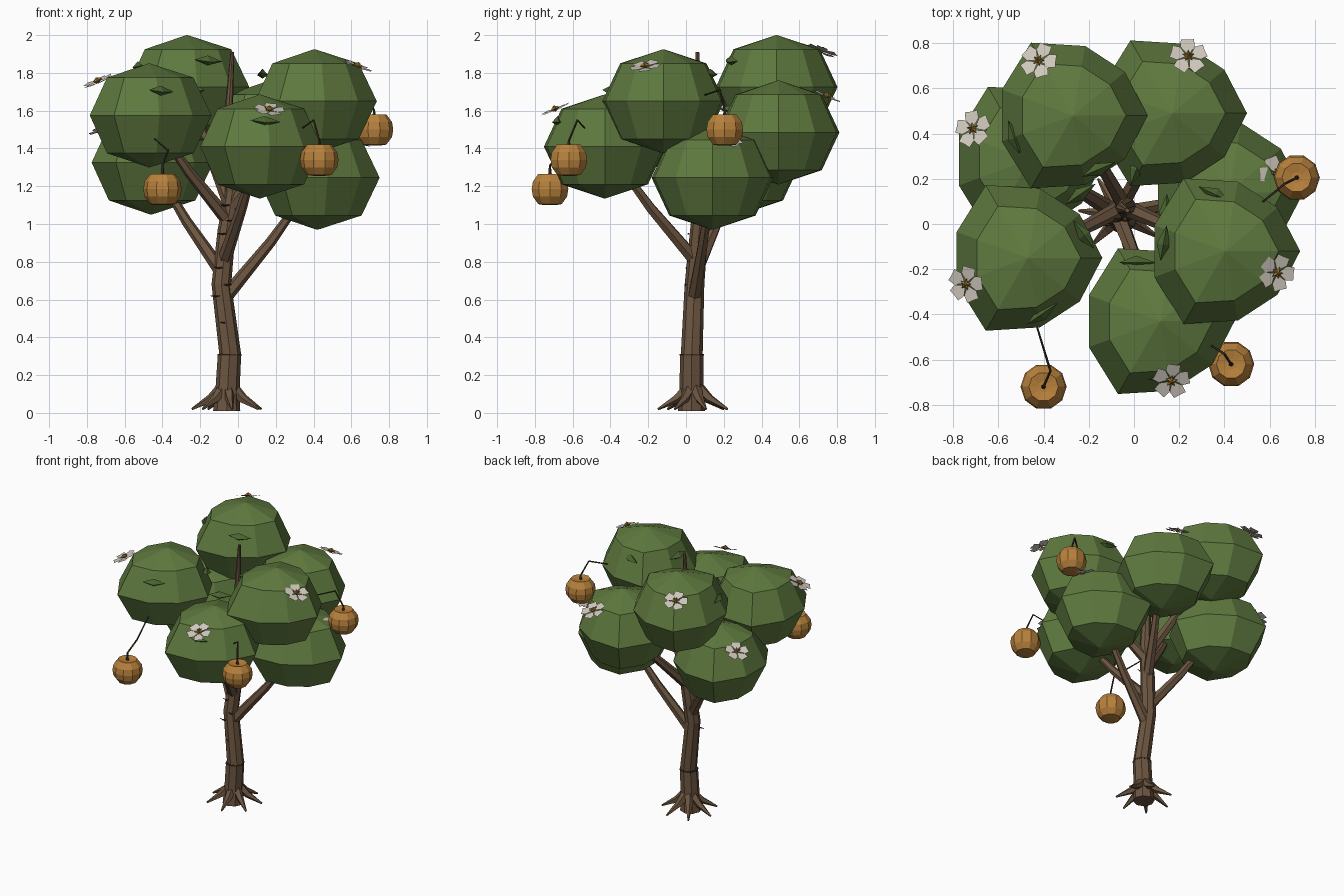
import bpy, math, random
from mathutils import Vector

if "Cube" in bpy.data.objects:
    bpy.data.objects.remove(bpy.data.objects["Cube"])

random.seed(4)


def mat(name, r, g, b):
    m = bpy.data.materials.new(name)
    m.diffuse_color = (r, g, b, 1)
    m.use_nodes = True
    m.node_tree.nodes["Principled BSDF"].inputs["Base Color"].default_value = m.diffuse_color
    return m


BARK = mat("bark", .15, .092, .052)
DARK = mat("dark_bark", .05, .03, .018)
GREEN = mat("foliage_green", .115, .195, .05)
LEAF = mat("leaf_green", .07, .13, .03)
ORANGE = mat("fruit_orange", .48, .22, .045)
WHITE = mat("petal_white", .62, .57, .5)
YELLOW = mat("flower_yellow", .4, .2, .03)


def make(name, verts, faces, m):
    me = bpy.data.meshes.new(name)
    me.from_pydata([tuple(v) for v in verts], [], faces)
    me.materials.append(m)
    ob = bpy.data.objects.new(name, me)
    bpy.context.collection.objects.link(ob)
    return ob


def skin(rings, n):
    """Faces joining a stack of n-sided rings, with end caps."""
    f = [(i*n + j, i*n + (j+1) % n, (i+1)*n + (j+1) % n, (i+1)*n + j)
         for i in range(rings-1) for j in range(n)]
    return f + [tuple(reversed(range(n))), tuple(range((rings-1)*n, rings*n))]


def tube(name, path, radii, n, m, flat=False):
    pts = [Vector(p) for p in path]
    verts = []
    for i, p in enumerate(pts):
        d = pts[min(i+1, len(pts)-1)] - pts[max(i-1, 0)]
        q = Vector((0, 0, 1)).rotation_difference(Vector((0, 0, 1)) if flat else d)
        for j in range(n):
            a = 2*math.pi*j/n
            verts.append(p + q @ Vector((math.cos(a), math.sin(a), 0))*radii[i])
    return make(name, verts, skin(len(pts), n), m)


def lathe(name, profile, radial, centre, m):
    """Turned shape; radial gives a radius factor for every side."""
    n, c = len(radial), Vector(centre)
    verts = [c + Vector((r*k*math.cos(2*math.pi*j/n), r*k*math.sin(2*math.pi*j/n), z))
             for r, z in profile for j, k in enumerate(radial)]
    return make(name, verts, skin(len(profile), n), m)


# Trunk: lower stump and crooked upper shaft with a ledge where they meet
tube("trunk_lower", [(-.06, .03, .01), (-.055, .03, .13), (-.045, .03, .31)],
     [.072, .064, .062], 8, BARK, True)
trunk = [(-.04, .03, .3), (-.088, .045, .68), (-.06, .07, .97), (-.03, .08, 1.17),
         (-.055, .07, 1.5), (-.03, .06, 1.91)]
tube("trunk_upper", trunk, [.058, .052, .048, .038, .026, .01], 8, BARK, True)

# Roots
for i in range(7):
    a = 2*math.pi*i/7 + .35
    u = Vector((math.cos(a), math.sin(a), 0))
    c = Vector((-.055, .04, 0))
    tube(f"root_{i+1}", [c + u*.02 + Vector((0, 0, .14)), c + u*.09 + Vector((0, 0, .075)),
                         c + u*.19 + Vector((0, 0, .02))], [.035, .024, .006], 5, BARK)

# Bark marks across the trunk
for i, (x, z) in enumerate([(-.07, .48), (-.12, .62), (-.06, .68), (-.1, .77), (-.05, .86),
                            (-.08, .95), (-.04, 1.02), (-.07, 1.1)]):
    y = .03 + .05*(z-.3) - .052
    tube(f"bark_mark_{i+1}", [(x-.025, y+.006, z), (x, y, z-.003), (x+.025, y+.004, z)],
         [.002, .005, .002], 4, DARK)
tube("trunk_ledge", [(-.045, .03, .303), (-.045, .03, .312)], [.064, .064], 8, DARK, True)

# Foliage clumps: centre, height where the branch leaves the trunk
clumps = [((.405, -.12, 1.65), 1.08), ((-.47, -.15, 1.575), 1.02), ((.115, -.43, 1.41), .8),
          ((-.27, .48, 1.725), 1.1), ((.17, .49, 1.485), .95), ((.42, .14, 1.245), .6),
          ((-.46, .285, 1.325), .74)]
R = [.33, .30, .312, .372, .335, .335, .372, .312, .30]
clump_profile = [(.01, -.275), (.71, -.2), (1, 0), (.71, .2), (.01, .275)]


def trunk_at(z):
    for p, q in zip(trunk, trunk[1:]):
        if p[2] <= z <= q[2]:
            return Vector(p).lerp(Vector(q), (z-p[2])/(q[2]-p[2]))


for i, (c, z) in enumerate(clumps):
    lathe(f"foliage_{i+1}", clump_profile, R, c, GREEN)
    s, e = trunk_at(z), Vector(c)
    mid = s.lerp(e, .5) + Vector((0, 0, -.02))
    tube(f"branch_{i+1}", [s, mid, s.lerp(e, .9)], [.038, .028, .018], 6, BARK)


# Flowers: five notched petals around a small centre
def flower(i, pos, normal):
    q = Vector(normal).normalized().to_track_quat('Z', 'Y')
    p, verts, faces = Vector(pos), [], []
    outline = [(.012, -.3), (.055, -.62), (.085, -.35), (.078, 0), (.085, .35),
               (.055, .62), (.012, .3)]
    for k in range(5):
        a, b = 2*math.pi*k/5, len(verts)
        for r, t in outline:
            verts.append(p + q @ Vector((r*math.cos(a+t), r*math.sin(a+t), .1*r + .002*(k % 2))))
        faces.append(tuple(range(b, b+7)))
    make(f"flower_petals_{i}", verts, faces, WHITE)
    star = [p + q @ Vector((r*math.cos(j*math.pi/5), r*math.sin(j*math.pi/5), .012))
            for j in range(10) for r in [.028 if j % 2 == 0 else .013]]
    star += [p + q @ Vector((0, 0, .03)), p + q @ Vector((0, 0, -.005))]
    make(f"flower_centre_{i}", star, [(j, (j+1) % 10, 10) for j in range(10)]
         + [((j+1) % 10, j, 11) for j in range(10)], YELLOW)


blooms = [(.63, -.215, 1.83), (-.74, -.265, 1.75), (.165, -.69, 1.6), (-.42, .72, 1.91),
          (.24, .74, 1.67), (-.71, .42, 1.5), (.63, .22, 1.43)]
hosts = [0, 1, 2, 3, 4, 6, 5]
for i, (p, h) in enumerate(zip(blooms, hosts)):
    d = Vector(p) - Vector(clumps[h][0])
    flower(i+1, p, (d.x*.9, d.y*.9, .55))


# Small folded leaves lying on the clumps
def leaf(i, pos, ang, host):
    c = Vector(clumps[host][0])
    out = Vector(pos) - c
    out.z = 0
    out.normalize()
    p = Vector(pos)
    u = Vector((math.cos(ang), math.sin(ang), 0))
    v = Vector((-u.y, u.x, 0))
    up = Vector((0, 0, 1))
    verts = [p - u*.075, p + v*.03 - up*.012, p + u*.085 - up*.01, p - v*.03 - up*.012,
             p + up*.022, p - up*.03]
    make(f"leaf_{i}", verts, [(0, 4, 1), (1, 4, 2), (2, 4, 3), (3, 4, 0),
                              (0, 1, 5), (1, 2, 5), (2, 3, 5), (3, 0, 5)], LEAF)


leaves = [((-.53, .38, 1.84), 1.9, 3), ((-.16, .24, 1.87), .4, 3), ((.01, .24, 1.61), 1.2, 4),
          ((-.24, .13, 1.46), .6, 6), ((-.22, -.05, 1.71), 2.2, 1), ((-.41, -.4, 1.71), .6, 1),
          ((.01, -.17, 1.55), 0, 2), ((.13, -.09, 1.8), 1.4, 0), ((.36, .13, 1.8), 2.7, 0),
          ((.14, .05, 1.4), 1.5, 5), ((.14, -.68, 1.55), .1, 2)]
for i, (p, a, h) in enumerate(leaves):
    leaf(i+1, p, a, h)

# Hanging fruit with bent stems
fruits = [[(-.4, -.72, 1.185), (-.4, -.72, 1.31), (-.37, -.65, 1.39), (-.44, -.42, 1.45)],
          [(.43, -.62, 1.34), (.43, -.62, 1.44), (.4, -.575, 1.55), (.33, -.53, 1.5)],
          [(.72, .205, 1.5), (.72, .205, 1.6), (.67, .18, 1.71), (.56, .09, 1.68)]]
fruit_profile = [(.03, -.085), (.065, -.08), (.095, -.04), (.102, 0), (.095, .04),
                 (.065, .08), (.025, .072)]
for i, (c, *stem) in enumerate(fruits):
    lathe(f"fruit_{i+1}", fruit_profile, [1]*10, c, ORANGE)
    base = Vector(c) + Vector((0, 0, .07))
    tube(f"fruit_stem_{i+1}", [base] + stem, [.011, .006, .006, .004], 5, DARK)
